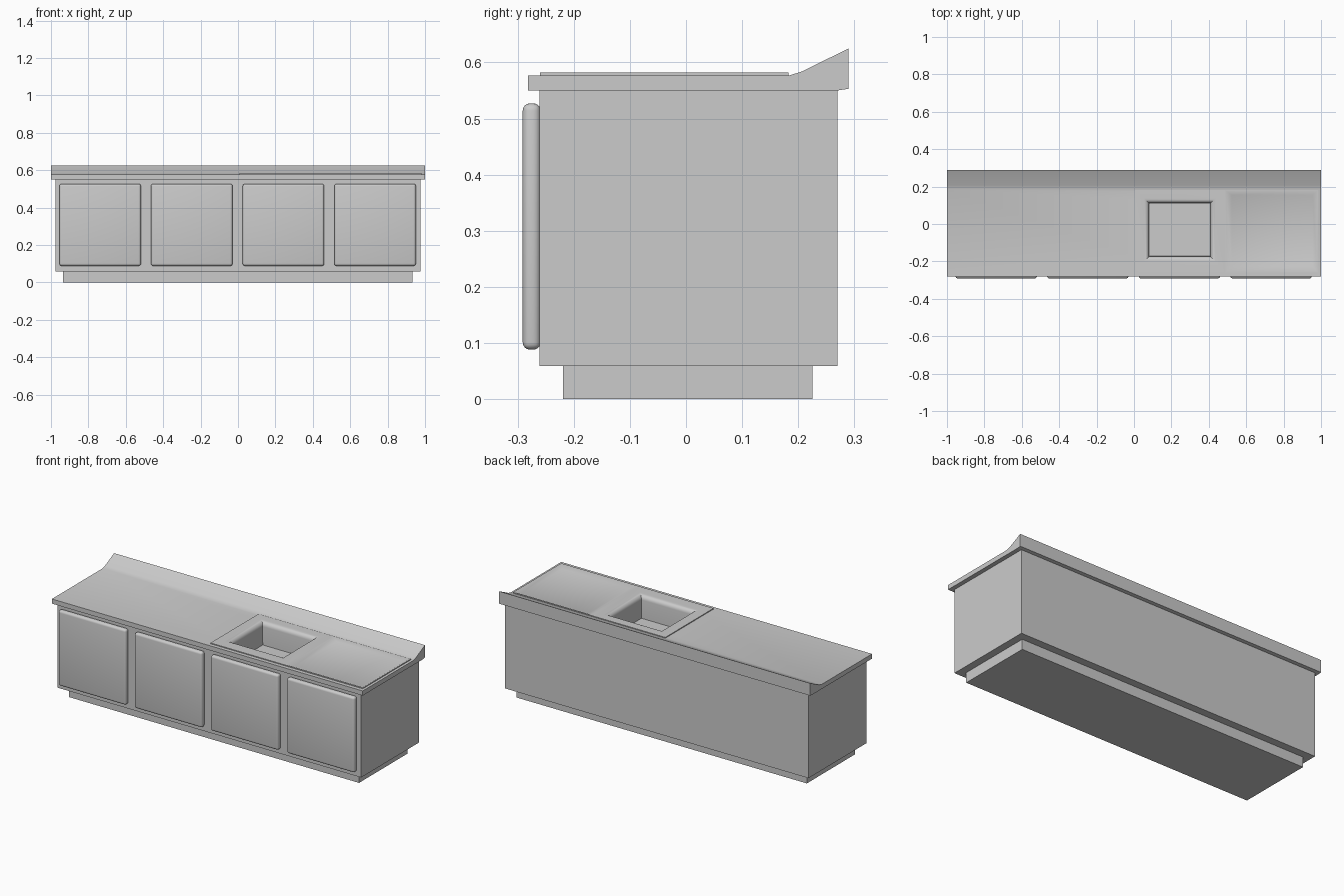
import bpy, bmesh, math

if "Cube" in bpy.data.objects:
    bpy.data.objects.remove(bpy.data.objects["Cube"])


def finish(name, bm, smooth=True):
    mesh = bpy.data.meshes.new(name)
    bm.to_mesh(mesh)
    bm.free()
    ob = bpy.data.objects.new(name, mesh)
    bpy.context.collection.objects.link(ob)
    bpy.ops.object.select_all(action='DESELECT')
    ob.select_set(True)
    bpy.context.view_layer.objects.active = ob
    if smooth:
        bpy.ops.object.shade_smooth_by_angle(angle=math.radians(35))
    return ob


def box(name, x, y, z, bevel=0.0):
    bm = bmesh.new()
    bmesh.ops.create_cube(bm, size=1)
    for v in bm.verts:
        v.co = [(r[0] + r[1]) / 2 + c * (r[1] - r[0]) for c, r in zip(v.co, (x, y, z))]
    if bevel:
        bmesh.ops.bevel(bm, geom=bm.edges[:], offset=bevel, segments=4,
                        profile=0.5, affect='EDGES')
    return finish(name, bm, bevel > 0)


def rect_loft(name, rings):
    """Loft nested rectangles (x0, x1, y0, y1, z) inward and close the last one."""
    bm = bmesh.new()
    loops = [[bm.verts.new(p) for p in ((a, c, z), (b, c, z), (b, d, z), (a, d, z))]
             for a, b, c, d, z in rings]
    for o, n in zip(loops, loops[1:]):
        for i in range(4):
            j = (i + 1) % 4
            bm.faces.new((o[i], o[j], n[j], n[i]))
    bm.faces.new(loops[-1])
    return finish(name, bm)


def cut(target, x, y, z):
    cutter = box("cutter", x, y, z)
    cutter.hide_render = True
    mod = target.modifiers.new("cut", 'BOOLEAN')
    mod.operation = 'DIFFERENCE'
    mod.solver = 'EXACT'
    mod.object = cutter
    bpy.context.view_layer.objects.active = target
    bpy.ops.object.modifier_apply(modifier=mod.name)
    bpy.data.objects.remove(cutter)


# Plinth and cabinet body
box("plinth", (-0.935, 0.932), (-0.219, 0.225), (0, 0.06))
cabinet = box("cabinet_body", (-0.977, 0.975), (-0.261, 0.27), (0.059, 0.552))

# Four cushioned doors
for i in range(4):
    cx = -0.737 + 0.49 * i
    box(f"door_{i + 1}", (cx - 0.218, cx + 0.218), (-0.291, -0.259), (0.088, 0.527), 0.013)

# Worktop with sloping upstand, extruded from its side profile
profile = [(-0.282, 0.55), (0.27, 0.55), (0.29, 0.553), (0.29, 0.625),
           (0.207, 0.584), (0.185, 0.577), (-0.282, 0.577)]
bm = bmesh.new()
face = bm.faces.new([bm.verts.new((-1, y, z)) for y, z in profile])
side = bmesh.ops.extrude_face_region(bm, geom=[face])["geom"]
bmesh.ops.translate(bm, vec=(2, 0, 0), verts=[v for v in side if isinstance(v, bmesh.types.BMVert)])
bmesh.ops.recalc_face_normals(bm, faces=bm.faces)
worktop = finish("worktop", bm)

# Openings for the sink and the draining board
for part in (worktop, cabinet):
    cut(part, (0.06, 0.43), (-0.195, 0.13), (0.435, 0.7))
cut(worktop, (0.505, 0.968), (-0.245, 0.17), (0.56, 0.7))

# Sink basin: raised sheet, rounded lip, walls and floor
top, y0, y1 = 0.582, -0.26, 0.183
rings = [(0.005, 0.485, y0, y1, 0.575), (0.005, 0.485, y0, y1, top)]
for k in range(6):
    a = math.pi / 2 * k / 5
    s = 0.026 * math.sin(a)
    rings.append((0.055 + s, 0.435 - s, -0.2 + s, 0.137 - s, top - 0.026 * (1 - math.cos(a))))
rings.append((0.083, 0.407, -0.172, 0.109, 0.45))
rect_loft("sink_basin", rings)

# Draining board: shallow sloped tray
rect_loft("draining_board", [
    (0.485, 0.985, y0, y1, 0.575), (0.485, 0.985, y0, y1, top),
    (0.493, 0.978, y0 + 0.007, y1 - 0.007, top),
    (0.523, 0.955, -0.225, 0.155, 0.571)])
